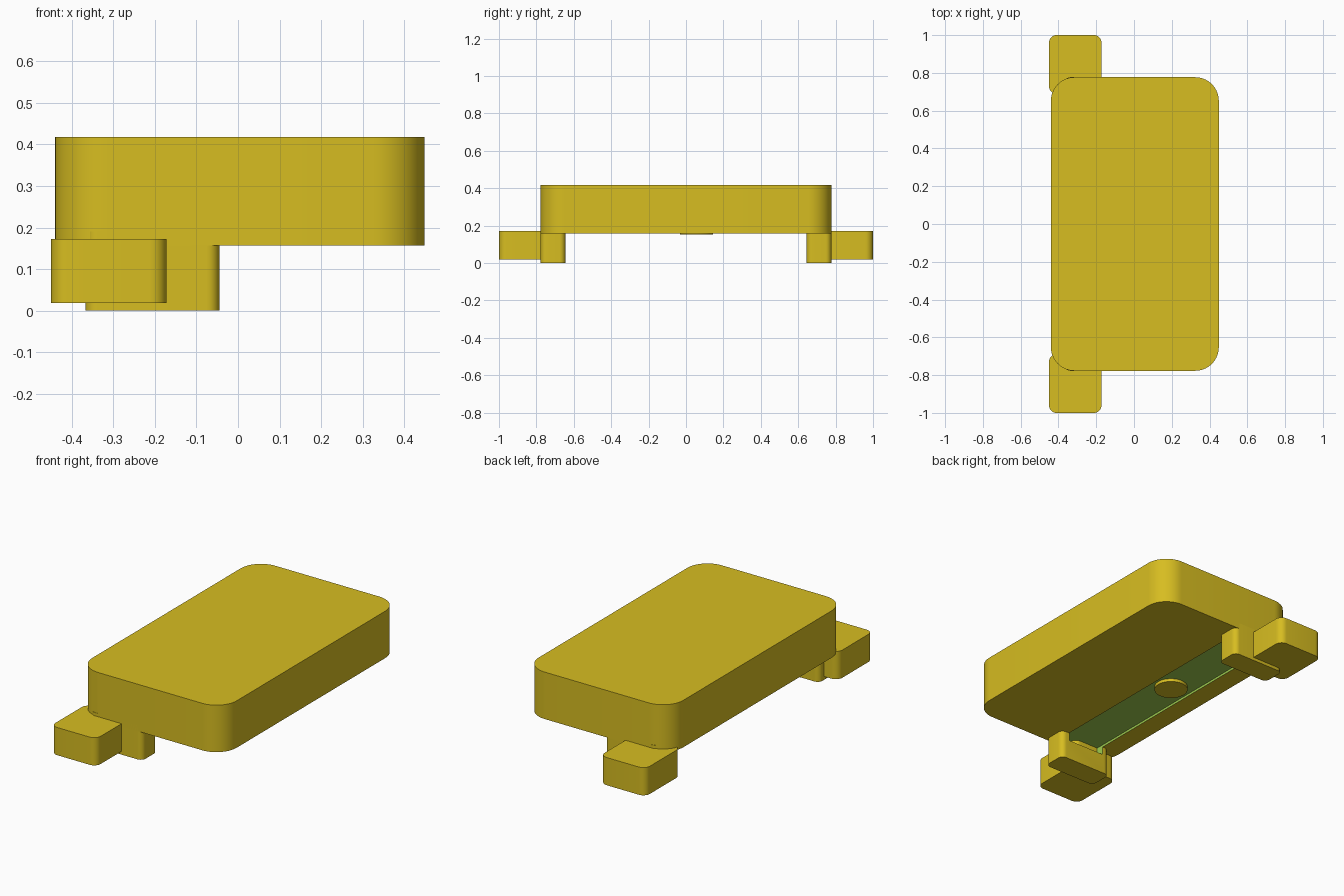
import bpy, bmesh, math

if "Cube" in bpy.data.objects:
    bpy.data.objects.remove(bpy.data.objects["Cube"])


def material(name, color):
    m = bpy.data.materials.new(name)
    m.diffuse_color = (*color, 1)
    m.use_nodes = True
    m.node_tree.nodes["Principled BSDF"].inputs["Base Color"].default_value = m.diffuse_color
    return m


YELLOW = material("mustard yellow", (0.68, 0.51, 0.015))
GREEN = material("leaf green", (0.34, 0.60, 0.075))

# Slot running along the underside and into both end blocks
SLOT_X, SLOT_Y, SLOT_Z = (-0.325, -0.095), (-0.735, 0.735), (0.112, 0.170)


def smooth(ob):
    bpy.ops.object.select_all(action='DESELECT')
    bpy.context.view_layer.objects.active = ob
    ob.select_set(True)
    bpy.ops.object.shade_smooth_by_angle(angle=math.radians(30))


def rounded_box(name, xs, ys, zs, radius=0, segments=8):
    """Box with rounded upright edges."""
    bm = bmesh.new()
    bmesh.ops.create_cube(bm, size=1)
    for v in bm.verts:
        for i, (a, b) in enumerate((xs, ys, zs)):
            v.co[i] = a if v.co[i] < 0 else b
    if radius:
        upright = [e for e in bm.edges
                   if abs(e.verts[0].co.z - e.verts[1].co.z) > 1e-4]
        bmesh.ops.bevel(bm, geom=upright, offset=radius, segments=segments,
                        profile=0.5, affect='EDGES')
    me = bpy.data.meshes.new(name)
    bm.to_mesh(me)
    bm.free()
    ob = bpy.data.objects.new(name, me)
    bpy.context.collection.objects.link(ob)
    me.materials.append(YELLOW)
    return ob


def cut_slot(ob, cutter):
    """Cut the slot and colour its walls green."""
    mod = ob.modifiers.new("slot", 'BOOLEAN')
    mod.operation = 'DIFFERENCE'
    mod.solver = 'EXACT'
    mod.object = cutter
    bpy.ops.object.select_all(action='DESELECT')
    bpy.context.view_layer.objects.active = ob
    ob.select_set(True)
    bpy.ops.object.modifier_apply(modifier=mod.name)
    me = ob.data
    me.materials.clear()
    me.materials.append(YELLOW)
    me.materials.append(GREEN)
    for p in me.polygons:
        inside = all(
            a - 1e-4 < me.vertices[i].co[k] < b + 1e-4
            for i in p.vertices
            for k, (a, b) in enumerate((SLOT_X, SLOT_Y, SLOT_Z)))
        p.material_index = 1 if inside else 0


cutter = rounded_box("slot_cutter", SLOT_X, SLOT_Y, SLOT_Z)
cutter.hide_render = True

# Main slab
body = rounded_box("body", (-0.44, 0.449), (-0.777, 0.777), (0.157, 0.418), 0.125, 14)
cut_slot(body, cutter)
smooth(body)

# End blocks under the slab and the feet standing outside them
for side, s in (("front", -1), ("back", 1)):
    block = rounded_box(side + "_block", (-0.367, -0.045),
                        sorted((s * 0.645, s * 0.777)), (0, 0.19), 0.03)
    cut_slot(block, cutter)
    smooth(block)
    foot = rounded_box(side + "_foot", (-0.45, -0.172),
                       sorted((s * 0.69, s * 1.0)), (0.018, 0.172), 0.04)
    smooth(foot)

bpy.data.objects.remove(cutter)

# Round button hanging in the slot
bpy.ops.mesh.primitive_cylinder_add(vertices=40, radius=0.0875, depth=0.03,
                                    location=(-0.208, 0.056, 0.168))
button = bpy.context.object
button.name = "button"
button.data.materials.append(YELLOW)
smooth(button)
